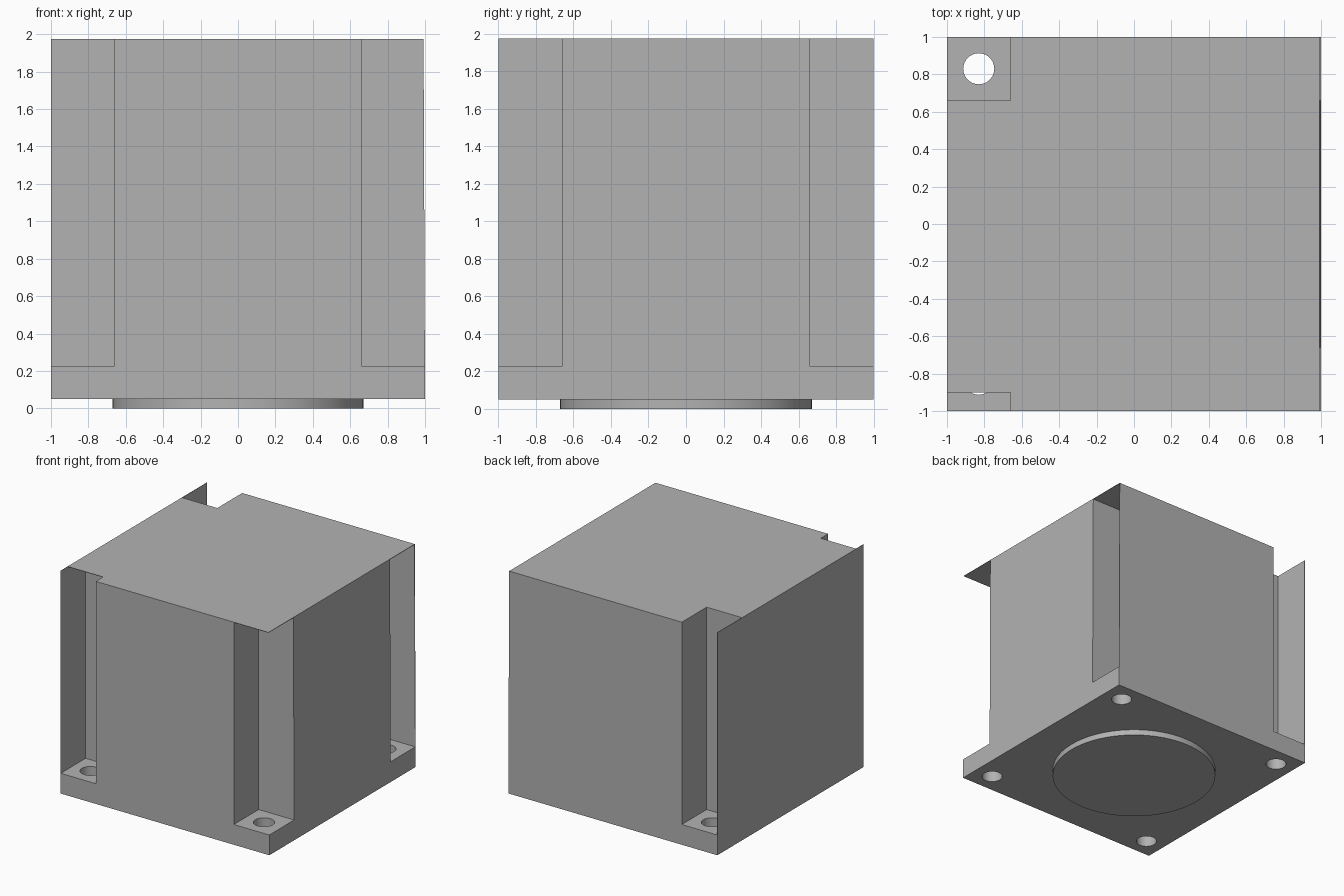
import bpy
import bmesh
import math
from mathutils import Vector

if "Cube" in bpy.data.objects:
    bpy.data.objects.remove(bpy.data.objects["Cube"], do_unlink=True)

BASE, FLOOR, TOP = 0.05, 0.225, 1.975
IN, SKIN, OUT = 0.66, 0.996, 1.1      # notch wall, inside of thin cover, beyond the block
LID = TOP - 0.004
OPEN = 2.1

grey = bpy.data.materials.new("plain_grey")
grey.use_nodes = True
colour = (0.448, 0.448, 0.448, 1)
grey.diffuse_color = colour
grey.node_tree.nodes["Principled BSDF"].inputs["Base Color"].default_value = colour


def add_object(name, bm):
    mesh = bpy.data.meshes.new(name)
    bm.to_mesh(mesh)
    bm.free()
    mesh.materials.append(grey)
    obj = bpy.data.objects.new(name, mesh)
    bpy.context.scene.collection.objects.link(obj)
    return obj


def box(name, low, high):
    bm = bmesh.new()
    bmesh.ops.create_cube(bm, size=1)
    low, high = Vector(low), Vector(high)
    for v in bm.verts:
        v.co = (low + high) / 2 + v.co * (high - low)
    return add_object(name, bm)


def cylinder(name, x, y, radius, z0, z1, sides):
    bm = bmesh.new()
    bmesh.ops.create_cone(bm, cap_ends=True, segments=sides, radius1=radius,
                          radius2=radius, depth=z1 - z0)
    bmesh.ops.translate(bm, verts=bm.verts, vec=(x, y, (z0 + z1) / 2))
    return add_object(name, bm)


def smooth(obj):
    bpy.ops.object.select_all(action='DESELECT')
    obj.select_set(True)
    bpy.context.view_layer.objects.active = obj
    bpy.ops.object.shade_smooth_by_angle(angle=math.radians(30))


# Main block, its right-hand top edge leaning in very slightly
housing = box("housing", (-1, -1, BASE), (1, 1, TOP))
for v in housing.data.vertices:
    if v.co.x > 0 and v.co.z > 1:
        v.co.x = 0.992

# Corner notches: each leaves thin covers on its closed sides
notches = [
    ((IN, -OUT, FLOOR), (OUT, -IN, LID)),
    ((IN, IN, FLOOR), (OUT, SKIN, LID)),
    ((-SKIN, IN, FLOOR), (-IN, OUT, OPEN)),
    ((-SKIN, -OUT, FLOOR), (-IN, -IN, LID)),
    ((-SKIN, -OUT, 1.5), (-IN, -0.9, OPEN)),
]
cutters = [box("notch_cutter", low, high) for low, high in notches]

# Bolt holes through the mounting flange
for sx in (-1, 1):
    for sy in (-1, 1):
        cutters.append(cylinder("bolt_hole_cutter", sx * 0.83, sy * 0.83,
                                0.083, -0.1, 0.4, 32))

for cutter in cutters:
    cutter.hide_render = True
    mod = housing.modifiers.new("cut", 'BOOLEAN')
    mod.operation = 'DIFFERENCE'
    mod.solver = 'EXACT'
    mod.object = cutter

# Bake the cuts and drop the helpers
bpy.context.view_layer.update()
evaluated = housing.evaluated_get(bpy.context.evaluated_depsgraph_get())
baked = bpy.data.meshes.new_from_object(evaluated)
housing.modifiers.clear()
housing.data = baked
for cutter in cutters:
    bpy.data.objects.remove(cutter, do_unlink=True)
smooth(housing)

# Round locating boss under the flange
boss = cylinder("locating_boss", 0, 0, 0.67, 0, BASE, 96)
smooth(boss)
